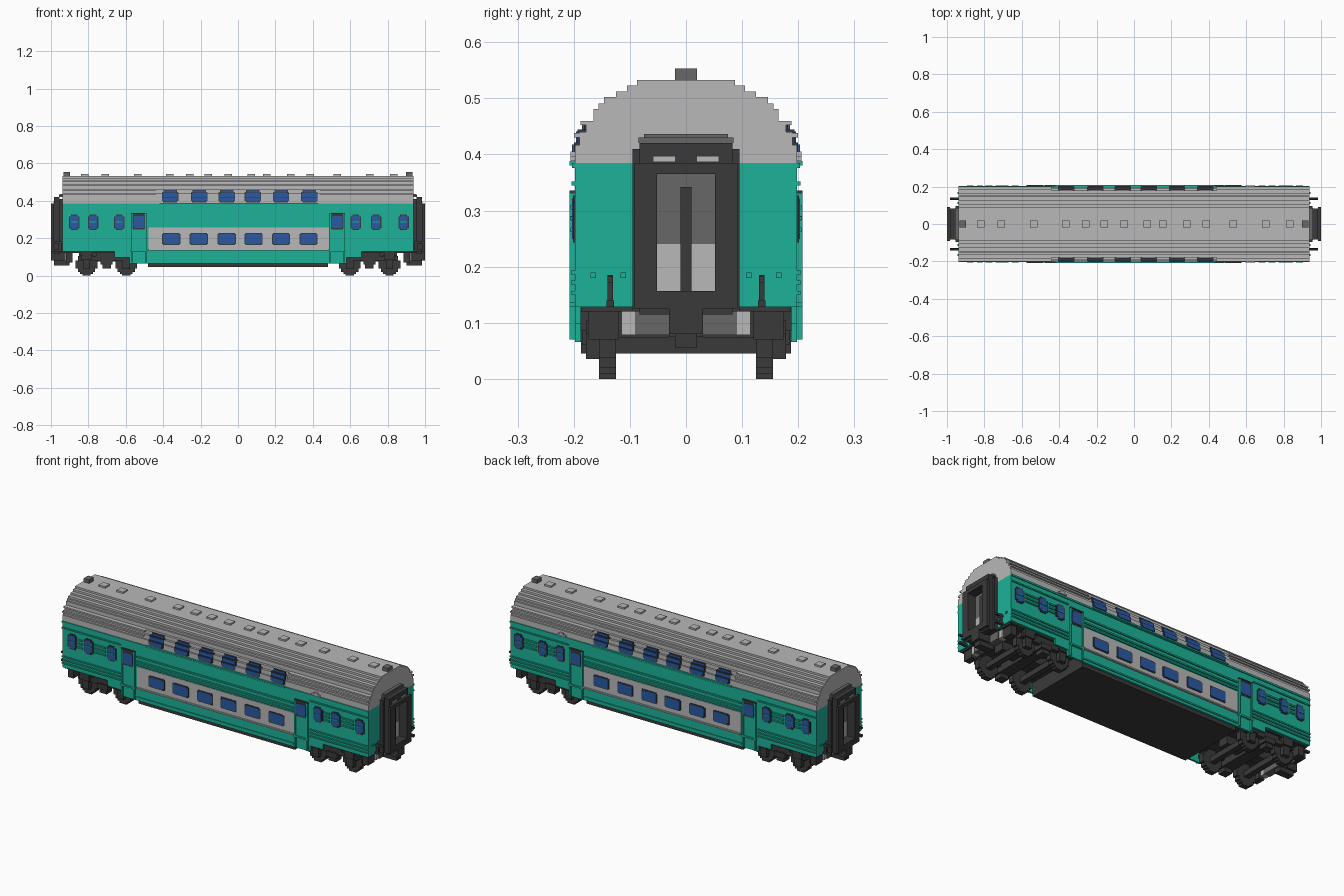
import bpy, bmesh

cube = bpy.data.objects.get("Cube")
if cube:
    bpy.data.objects.remove(cube, do_unlink=True)


def material(name, r, g, b):
    m = bpy.data.materials.new(name)
    m.use_nodes = True
    m.diffuse_color = (r, g, b, 1)
    m.node_tree.nodes["Principled BSDF"].inputs["Base Color"].default_value = (r, g, b, 1)
    return m


GREEN = material("teal_green", .012, .45, .315)
GRAY = material("light_gray", .48, .48, .48)
MID = material("mid_gray", .135, .135, .135)
DARK = material("charcoal", .042, .042, .042)
BLUE = material("window_blue", .023, .1, .36)


def build(name, mat, boxes, mirror=""):
    """One object from (x0, x1, y0, y1, z0, z1) boxes, mirrored over the given axes."""
    for axis in mirror:
        i = "xy".index(axis) * 2
        for b in list(boxes):
            c = list(b)
            c[i], c[i + 1] = -b[i + 1], -b[i]
            boxes = boxes + [tuple(c)]
    bm = bmesh.new()
    for x0, x1, y0, y1, z0, z1 in boxes:
        for v in bmesh.ops.create_cube(bm, size=1)["verts"]:
            v.co = (x1 if v.co.x > 0 else x0, y1 if v.co.y > 0 else y0,
                    z1 if v.co.z > 0 else z0)
    mesh = bpy.data.meshes.new(name)
    bm.to_mesh(mesh)
    bm.free()
    mesh.materials.append(mat)
    ob = bpy.data.objects.new(name, mesh)
    bpy.context.collection.objects.link(ob)
    return ob


def pane(x, w, y0, y1, z0, z1, c=.005):
    """Rectangle on the side wall with stepped corners."""
    return [(x - w, x + w, y0, y1, z0 + c, z1 - c),
            (x - w + c, x + w - c, y0, y1, z1 - c, z1),
            (x - w + c, x + w - c, y0, y1, z0, z0 + c)]


def ring(x0, x1, y, z0, z1, yi, zi0, zi1):
    """Upright door frame facing along x."""
    return [(x0, x1, -y, -yi, z0, z1), (x0, x1, yi, y, z0, z1),
            (x0, x1, -yi, yi, z0, zi0), (x0, x1, -yi, yi, zi1, z1)]


END, W = .938, .198

# Body shell with lowered side skirts around a dark belly
build("body", GREEN, [(-END, END, -W, W, .128, .385)])
build("side_skirts", GREEN, [(-.58, .58, .187, W, .066, .128)], "y")
build("end_skirts", GREEN, [(.58, .66, .188, W, .098, .128)], "xy")
build("belly", DARK, [(-.48, .48, -.187, .187, .045, .128)])
build("end_floor", DARK, [(.48, .93, -.187, .187, .12, .128)], "x")

# Stepped barrel roof
steps = [(.198, .417), (.19, .44), (.178, .46), (.165, .481), (.156, .491),
         (.146, .502), (.125, .512), (.105, .523), (.087, .533)]
roof, low = [], .385
for hw, top in steps:
    roof.append((-END, END, -hw, hw, low, top))
    low = top
build("roof", GRAY, roof)
build("roof_ribs", GRAY, [(.44, END, y, y + .01, z, z + .008) for y, z in
                          ((.19, .43), (.178, .452))], "xy")
build("roof_marker", GRAY, [(.595, .645, .19, .206, .388, .396),
                            (.61, .63, .19, .206, .396, .405)], "y")

# Roof vents
vents = [-.82, -.71, -.535, -.365, -.257, -.16, -.053, .07, .155, .283, .385, .53, .705, .834]
build("roof_vents", GRAY, [(x - .02, x + .02, -.02, .02, .53, .542) for x in vents])
build("end_vents", MID, [(.898, .932, -.02, .02, .53, .553)], "x")

# Long wall ribs
build("eave_rib", GREEN, [(-END, END, W, .203, .376, .385), (-.42, .43, W, .208, .38, .388)], "y")
build("wall_ribs", GREEN, [(.58, END, W, .204, z, z + .007) for z in (.15, .168, .186, .345)]
      + [(-.48, .48, W, .205, z, z + .008) for z in (.262, .28, .305)]
      + [(-.48, .48, W, .203, .08, .088)], "xy")

# Lower deck panel and windows
build("panel", GRAY, [(-.478, .487, W, .201, .14, .256), (-.478, .487, W, .208, .135, .142)], "y")
lower_x = [-.357, -.21, -.06, .083, .23, .377]
upper_x = [-.363, -.207, -.06, .08, .23, .382]
lower_frames, lower_panes, upper_frames, upper_panes = [], [], [], []
for x in lower_x:
    lower_frames += pane(x, .049, .2, .203, .164, .227)
    lower_panes += pane(x, .044, .2, .205, .169, .222)
build("lower_window_frames", DARK, lower_frames, "y")
build("lower_windows", BLUE, lower_panes, "y")

# Upper deck windows follow the roof curve
curve = [(.038, .2, .395, .401), (.044, .2, .401, .418),
         (.044, .193, .418, .441), (.036, .182, .441, .455)]
for x in upper_x:
    for w, y, z0, z1 in curve:
        upper_frames.append((x - w, x + w, y - .03, y, z0 - .003, z1 + .003))
        upper_panes.append((x - w + .004, x + w - .004, y - .03, y + .003, z0, z1))
build("upper_window_frames", DARK, upper_frames, "y")
build("upper_windows", BLUE, upper_panes, "y")

# End compartment windows with a crossing rib and ribs between them
frames, panes, bars = [], [], []
end_x = [-.875, -.775, -.635, .63, .738, .885]
for x in end_x:
    frames += pane(x, .028, W, .201, .243, .327, .01)
    panes += pane(x, .022, W, .203, .249, .321, .008)
    bars.append((x - .018, x + .018, W, .207, .284, .289))
for a, b in zip(end_x, end_x[1:]):
    if b - a < 1:
        mid, half = (a + b) / 2, (b - a) / 2 - .035
        bars += [(mid - half, mid + half, W, .206, z, z + .008) for z in (.262, .282, .302)]
build("end_window_frames", DARK, frames, "y")
build("end_windows", BLUE, panes, "y")
build("window_ribs", GREEN, bars, "y")

# Side doors with steps
build("side_doors", GREEN, [(.49, .57, W, .203, .135, .335), (.49, .497, W, .208, .07, .335),
                            (.563, .57, W, .208, .07, .335), (.485, .575, W, .208, .128, .137)], "xy")
build("door_trim", DARK, pane(.53, .036, W, .205, .246, .33)
      + [(.488, .572, W, .208, .33, .336)], "xy")
build("door_windows", BLUE, pane(.53, .03, W, .207, .254, .318), "xy")

# End gangways
build("gangway", DARK, ring(.93, .955, .095, .12, .41, .053, .157, .365)
      + ring(.955, .985, .083, .115, .42, .053, .157, .365)
      + ring(.985, 1, .092, .125, .385, .052, .157, .365)
      + [(.938, .962, -.01, .01, .157, .342)], "x")
build("gangway_hood", MID, [(.93, .958, -.085, .085, .42, .43),
                            (.93, .955, -.075, .075, .43, .436)], "x")
build("gangway_lamps", GRAY, [(.985, .9875, .02, .058, .387, .396)], "xy")
build("end_door_top", MID, [(.93, .95, -.062, .062, .24, .37)], "x")
build("end_door_bottom", GRAY, [(.93, .95, -.062, .062, .15, .24)], "x")

# Couplers, buffers and end beams
build("coupler", DARK, [(.9, 1, -.03, .03, .08, .125), (.9, .985, -.02, .02, .055, .08)], "x")
build("end_beam", MID, [(.89, .93, -.09, .09, .078, .128)], "x")
build("end_beam_tips", GRAY, [(.89, .925, .09, .115, .078, .128)], "xy")
build("buffers", DARK, [(.935, .985, .128, .142, .128, .14), (.945, .96, .13, .14, .14, .185),
                        (.935, .985, .13, .14, .172, .182)], "xy")
build("end_brackets", GREEN, [(END, END + .006, y, y + .01, .18, .19)
                              for y in (.107, .16)], "xy")

# Bogies: stepped wheels, axles and frames
disc = [(.06, .022), (.05, .034), (.04, .046), (.022, .058)]
wheels, axles = [], []
for cx in (.597, .81):
    wheels += [(cx - w, cx + w, .125, .155, .06 - h, .06 + h) for h, w in disc]
    wheels.append((cx - .02, cx + .02, .155, .178, .035, .085))
    axles.append((cx - .015, cx + .015, -.125, .125, .045, .075))
build("wheels", DARK, wheels, "xy")
build("axles", DARK, axles, "x")
build("bogie_frames", DARK, [(.555, .855, .155, .178, .08, .105), (.57, .625, .15, .186, .085, .122),
                             (.78, .84, .15, .188, .085, .122), (.65, .76, .12, .178, .09, .125),
                             (.67, .735, .13, .185, .06, .09), (.68, .725, .13, .178, .038, .06),
                             (.885, .92, .12, .175, .07, .125)], "xy")
build("bogie_bolsters", DARK, [(.67, .735, -.13, .13, .06, .12), (.56, .85, -.03, .03, .075, .12)], "x")
